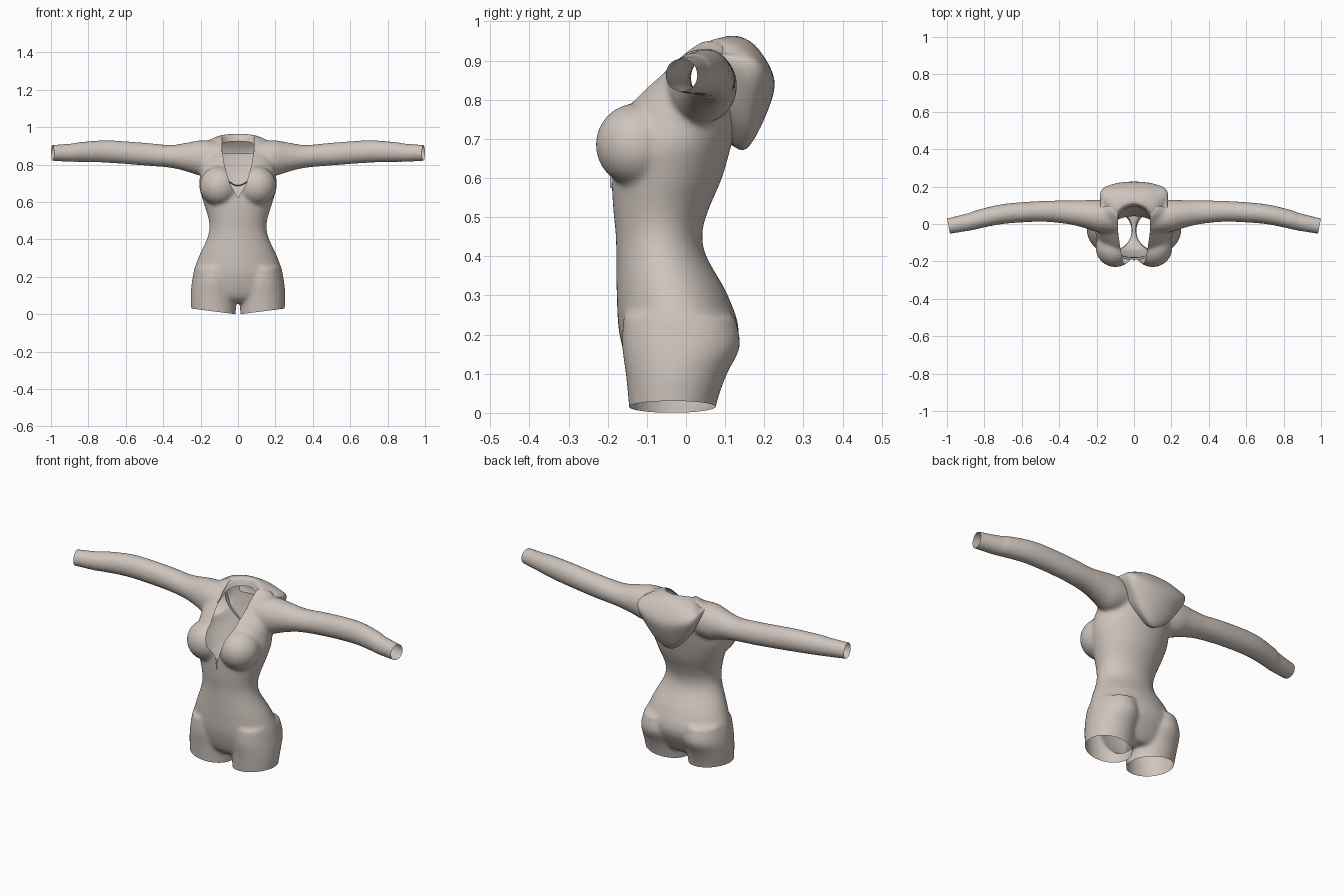
import bpy, bmesh, math
from mathutils import Vector, Matrix

cube = bpy.data.objects.get("Cube")
if cube:
    bpy.data.objects.remove(cube, do_unlink=True)

fabric = bpy.data.materials.new("beige fabric")
fabric.use_nodes = True
colour = (0.62, 0.555, 0.51, 1)
fabric.diffuse_color = colour
fabric.node_tree.nodes["Principled BSDF"].inputs["Base Color"].default_value = colour


def spline(points, steps):
    """Smooth curve through all the given points."""
    pts = [Vector(p) for p in points]
    pts = [2 * pts[0] - pts[1]] + pts + [2 * pts[-1] - pts[-2]]
    out = []
    for a, b, c, d in zip(pts, pts[1:], pts[2:], pts[3:]):
        for i in range(steps):
            t = i / steps
            out.append(b + (c - a) * (t / 2)
                       + (2 * a - 5 * b + 4 * c - d) * (t * t / 2)
                       + (3 * b - a - 3 * c + d) * (t ** 3 / 2))
    return out + [pts[-2]]


def loft(bm, rows, place, sides=40):
    """Closed tube from rows of (position, low a, high a, low b, high b)."""
    rings = []
    for t, a0, a1, b0, b1 in spline(rows, 5):
        ring = []
        for i in range(sides):
            ang = math.tau * i / sides
            a = (a0 + a1) / 2 + (a1 - a0) / 2 * math.cos(ang)
            b = (b0 + b1) / 2 + (b1 - b0) / 2 * math.sin(ang)
            ring.append(bm.verts.new(place(t, a, b)))
        rings.append(ring)
    for lo, hi in zip(rings, rings[1:]):
        for i in range(sides):
            j = (i + 1) % sides
            bm.faces.new((lo[i], lo[j], hi[j], hi[i]))
    bm.faces.new(rings[0])
    bm.faces.new(rings[-1])


def add_object(name, bm):
    mesh = bpy.data.meshes.new(name)
    bm.to_mesh(mesh)
    bm.free()
    mesh.materials.append(fabric)
    obj = bpy.data.objects.new(name, mesh)
    bpy.context.collection.objects.link(obj)
    return obj


def shade(obj, angle=50):
    bpy.ops.object.select_all(action="DESELECT")
    obj.select_set(True)
    bpy.context.view_layer.objects.active = obj
    bpy.ops.object.shade_smooth_by_angle(angle=math.radians(angle))


# Body masses: torso, then legs, arms and bust on each side
torso = [  # z, left, right, front, back
    (z, -w, w, f, b) for z, w, f, b in (
        (0.06, 0.10, -0.10, 0.06), (0.1, 0.22, -0.14, 0.09),
        (0.2, 0.242, -0.17, 0.135), (0.3, 0.213, -0.177, 0.107),
        (0.4, 0.167, -0.178, 0.052), (0.46, 0.153, -0.18, 0.042),
        (0.52, 0.16, -0.186, 0.058), (0.6, 0.185, -0.19, 0.092),
        (0.68, 0.207, -0.188, 0.115), (0.75, 0.203, -0.175, 0.135),
        (0.81, 0.2, -0.13, 0.145), (0.87, 0.19, -0.065, 0.15),
        (0.92, 0.17, -0.01, 0.14), (0.95, 0.12, 0.03, 0.12))]
leg = [  # z, inner, outer, front, back
    (-0.06, 0.014, 0.243, -0.14, 0.06), (0.03, 0.011, 0.25, -0.147, 0.08),
    (0.1, 0.009, 0.253, -0.154, 0.105), (0.17, 0.008, 0.247, -0.163, 0.138),
    (0.25, 0.015, 0.23, -0.16, 0.125)]
arm = [  # x, front, back, bottom, top
    (0.08, -0.05, 0.12, 0.76, 0.92), (0.19, -0.045, 0.13, 0.74, 0.93),
    (0.27, -0.02, 0.127, 0.762, 0.918), (0.36, 0.0, 0.126, 0.783, 0.905),
    (0.5, 0.012, 0.123, 0.795, 0.917), (0.7, 0.0, 0.107, 0.81, 0.93),
    (0.85, -0.03, 0.072, 0.814, 0.92), (0.88, -0.036, 0.06, 0.814, 0.914),
    (1.04, -0.062, 0.02, 0.822, 0.902)]

bm = bmesh.new()
loft(bm, torso, lambda t, a, b: (a, b, t))
for s in (1, -1):
    loft(bm, leg, lambda t, a, b: (s * a, b, t))
    loft(bm, arm, lambda t, a, b: (s * t, a, b))
    bmesh.ops.create_uvsphere(
        bm, u_segments=32, v_segments=20, radius=0.106,
        matrix=Matrix.Translation((s * 0.1, -0.125, 0.685)))
bmesh.ops.recalc_face_normals(bm, faces=bm.faces)
suit = add_object("hooded_romper_body", bm)

# Fuse the masses into one soft skin
remesh = suit.modifiers.new("fuse", "REMESH")
remesh.mode = "VOXEL"
remesh.voxel_size = 0.009
soften = suit.modifiers.new("soften", "SMOOTH")
soften.factor = 0.5
soften.iterations = 9
graph = bpy.context.evaluated_depsgraph_get()
skin = bpy.data.meshes.new_from_object(suit.evaluated_get(graph))
suit.modifiers.clear()

bm = bmesh.new()
bm.from_mesh(skin)
bpy.data.meshes.remove(skin)


def cut(point, normal, remove=False):
    bmesh.ops.bisect_plane(bm, geom=bm.verts[:] + bm.edges[:] + bm.faces[:],
                           dist=1e-5, plane_co=point, plane_no=normal,
                           clear_inner=remove)


# Open the leg hem and the cuff on one half
cut((0, 0, 0), (1, 0, 0), True)
cut((0.01, 0, 0), (-0.127, 0, 1), True)
cut((0.992, -0.01, 0.86), (-1, 0.19, 0), True)

# Open the plunging neckline
neck = [(0, 0.62), (0.045, 0.7), (0.073, 0.8), (0.085, 0.88), (0.088, 1)]
for (x0, z0), (x1, z1) in zip(neck, neck[1:]):
    cut((x0, 0, z0), (z1 - z0, 0, x0 - x1))
cut((0, 0.08, 0), (0, 1, 0))
cut((0, 0, 0.86), (0, 0, 1))


def in_neck(p):
    if p.y > 0.08 and p.z < 0.86:
        return False
    return any(z0 <= p.z < z1 and p.x < x0 + (x1 - x0) * (p.z - z0) / (z1 - z0)
               for (x0, z0), (x1, z1) in zip(neck, neck[1:]))


hole = [f for f in bm.faces if in_neck(f.calc_center_median())]
bmesh.ops.delete(bm, geom=hole, context="FACES")
bm.to_mesh(suit.data)
bm.free()
suit.data.materials.clear()
suit.data.materials.append(fabric)
mirror = suit.modifiers.new("other half", "MIRROR")
mirror.merge_threshold = 0.0005
shade(suit)

# Hood lying on the back: each strand runs from rim over crest to tucked hem
strands = [
    [(0, .095, .925), (0, .115, .963), (0, .175, .94), (0, .225, .855),
     (0, .208, .77), (0, .155, .675), (0, .105, .69)],
    [(.06, .07, .92), (.065, .095, .96), (.09, .165, .938), (.11, .212, .87),
     (.10, .2, .80), (.08, .16, .72), (.07, .1, .73)],
    [(.085, .02, .905), (.1, .045, .942), (.14, .11, .935), (.175, .17, .90),
     (.17, .17, .85), (.14, .14, .80), (.13, .09, .80)],
    [(.085, -.06, .86), (.09, -.05, .875), (.12, .0, .905), (.165, .06, .925),
     (.18, .09, .91), (.17, .10, .88), (.14, .08, .86)]]
flipped = [[(-x, y, z) for x, y, z in row] for row in strands[:0:-1]]
across = [spline(line, 6) for line in zip(*(flipped + strands))]
bm = bmesh.new()
grid = [[bm.verts.new(p) for p in spline(row, 5)] for row in zip(*across)]
for r0, r1 in zip(grid, grid[1:]):
    for i in range(len(r0) - 1):
        bm.faces.new((r0[i], r0[i + 1], r1[i + 1], r1[i]))
bmesh.ops.recalc_face_normals(bm, faces=bm.faces)
shade(add_object("hood", bm))

# Zip pull hanging below the neckline
bm = bmesh.new()
for z, w, h in ((0.615, 0.012, 0.016), (0.59, 0.007, 0.03)):
    bmesh.ops.create_cube(bm, size=1, matrix=Matrix.Translation((0, -0.19, z))
                          @ Matrix.Diagonal((w, 0.008, h, 1)))
add_object("zip_pull", bm)
